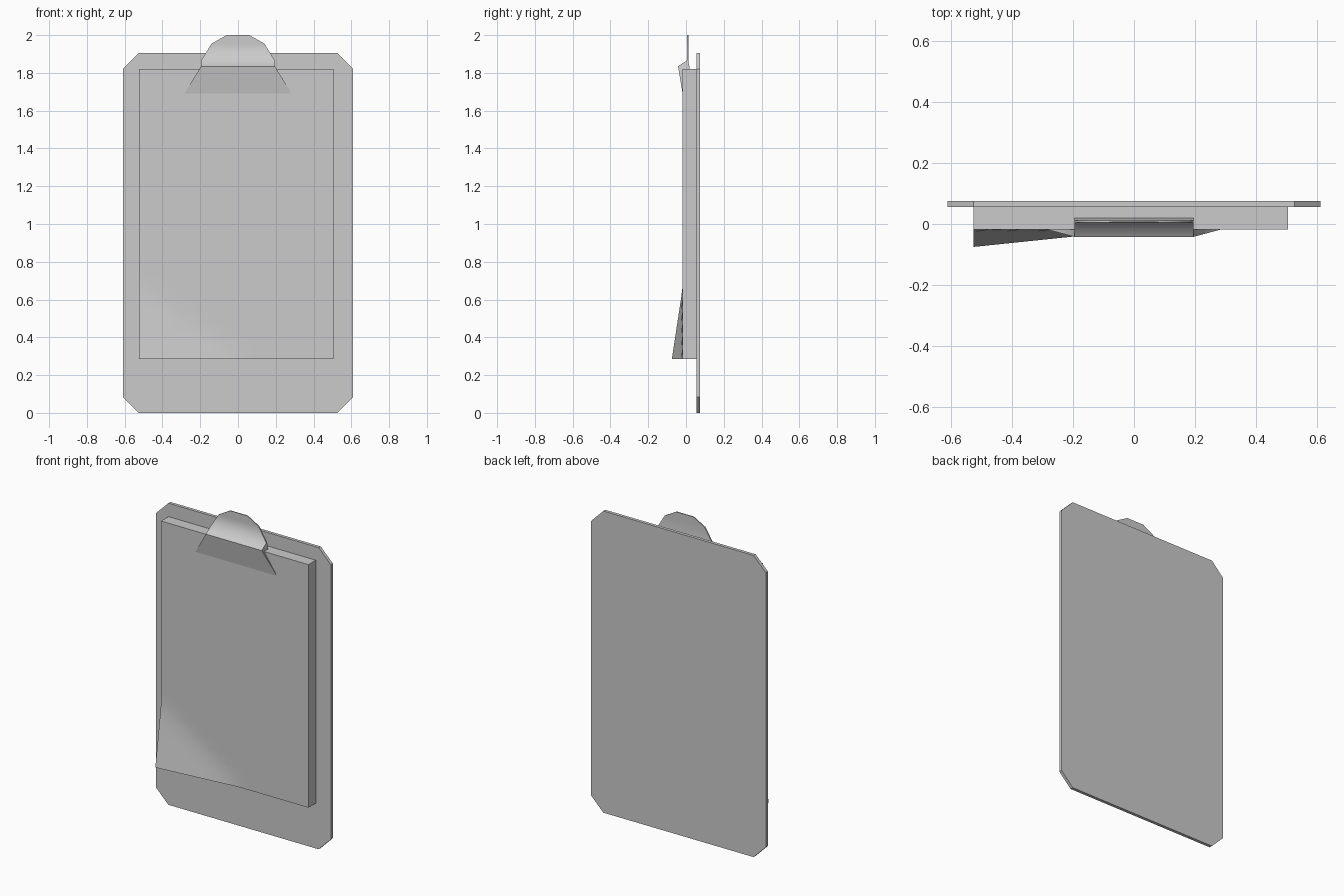
import bpy, bmesh, math

if "Cube" in bpy.data.objects:
    bpy.data.objects.remove(bpy.data.objects["Cube"])


def finish(name, bm, angle=None):
    bmesh.ops.recalc_face_normals(bm, faces=bm.faces)
    mesh = bpy.data.meshes.new(name)
    bm.to_mesh(mesh)
    bm.free()
    ob = bpy.data.objects.new(name, mesh)
    bpy.context.collection.objects.link(ob)
    if angle:
        bpy.ops.object.select_all(action='DESELECT')
        ob.select_set(True)
        bpy.context.view_layer.objects.active = ob
        bpy.ops.object.shade_smooth_by_angle(angle=math.radians(angle))
    return ob


def add_slab(bm, outline, y0, y1):
    """Extrude an x-z outline from y0 to y1."""
    face = bm.faces.new([bm.verts.new((x, y0, z)) for x, z in outline])
    ext = bmesh.ops.extrude_face_region(bm, geom=[face])
    for v in ext['geom']:
        if isinstance(v, bmesh.types.BMVert):
            v.co.y = y1
    if face.is_valid and len([f for f in bm.faces if set(f.verts) == set(face.verts)]) == 0:
        bm.faces.new(face.verts)


def mirrored(half):
    """Complete a right-hand outline with its left-hand mirror image."""
    return half + [(-x, z) for x, z in reversed(half)]


# Backing board with chamfered corners
bm = bmesh.new()
add_slab(bm, mirrored([(0.525, 0), (0.61, 0.085), (0.61, 1.82), (0.525, 1.905)]), 0.055, 0.075)
finish("board", bm)

# Paper stack, front sheet lifting at the lower left corner
X0, X1, Z0, Z1 = -0.525, 0.505, 0.285, 1.82
FRONT, BACK = -0.018, 0.055
bm = bmesh.new()
bmesh.ops.create_grid(bm, x_segments=20, y_segments=24, size=0.5)
for v in bm.verts:
    u, w = v.co.x + 0.5, v.co.y + 0.5
    x, z = X0 + u * (X1 - X0), Z0 + w * (Z1 - Z0)
    lift = max(0, 1 - (x - X0) / 0.55 - (z - Z0) / 0.375)
    v.co = (x, FRONT - 0.057 * lift, z)
rim = [e for e in bm.edges if e.is_boundary]
ext = bmesh.ops.extrude_edge_only(bm, edges=rim)['geom']
for v in ext:
    if isinstance(v, bmesh.types.BMVert):
        v.co.y = BACK
bmesh.ops.contextual_create(bm, geom=[e for e in ext if isinstance(e, bmesh.types.BMEdge)])
finish("paper_stack", bm, 35)

# Clip: flared lip, sloping shoulder and rounded grip plate
bm = bmesh.new()
profile = [(0.285, FRONT, 1.69), (0.195, -0.042, 1.835), (0.195, 0.004, 1.865),
           (0.14, 0.005, 1.955), (0.06, 0.006, 2.0)]
back = [(0.06, 0.012, 2.0), (0.14, 0.012, 1.955), (0.195, 0.012, 1.865),
        (0.195, 0.02, 1.82), (0.195, FRONT, 1.82)]
ring = profile + back
right = [bm.verts.new(p) for p in ring]
left = [bm.verts.new((-x, y, z)) for x, y, z in ring]
n = len(ring)
for i in range(n):
    j = (i + 1) % n
    bm.faces.new((right[i], right[j], left[j], left[i]))
for side in (right, left):
    for ids in ((0, 1, 9), (1, 2, 7, 8, 9), (2, 3, 6, 7), (3, 4, 5, 6)):
        bm.faces.new([side[i] for i in ids])
finish("clip", bm, 62)
